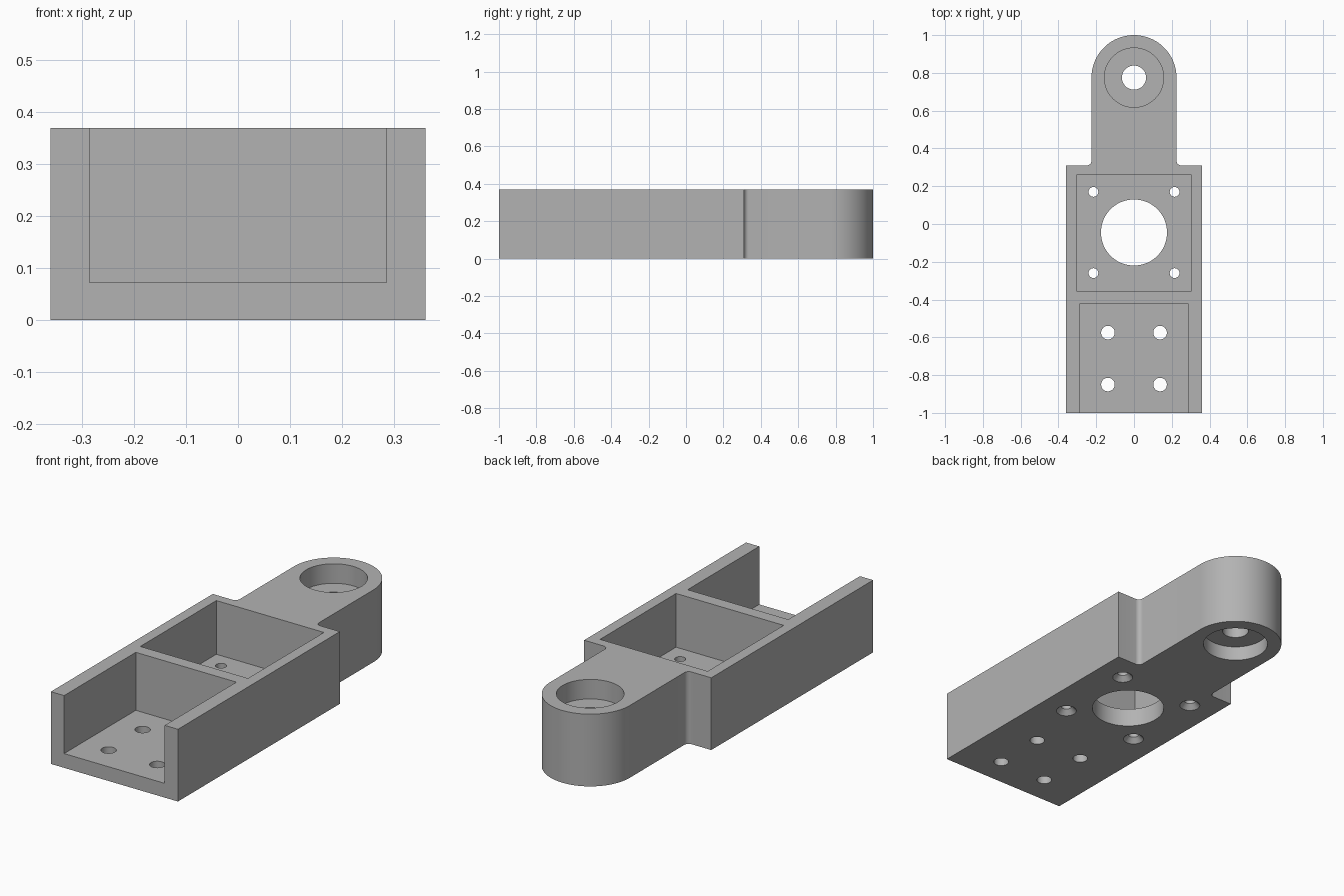
import bpy, bmesh, math

if "Cube" in bpy.data.objects:
    bpy.data.objects.remove(bpy.data.objects["Cube"])

HEIGHT = 0.37
WIDE, ARM = 0.36, 0.225
SHOULDER, EYE_Y, FILLET = 0.31, 0.775, 0.025

grey = bpy.data.materials.new("plain_grey")
grey.use_nodes = True
colour = (0.45, 0.45, 0.45, 1)
grey.diffuse_color = colour
grey.node_tree.nodes["Principled BSDF"].inputs["Base Color"].default_value = colour


def to_object(name, bm):
    bmesh.ops.recalc_face_normals(bm, faces=bm.faces)
    mesh = bpy.data.meshes.new(name)
    bm.to_mesh(mesh)
    bm.free()
    mesh.materials.append(grey)
    obj = bpy.data.objects.new(name, mesh)
    bpy.context.collection.objects.link(obj)
    return obj


def arc(cx, cy, r, start, end, steps):
    angles = [math.radians(start + (end - start) * i / steps) for i in range(steps + 1)]
    return [(cx + r * math.cos(a), cy + r * math.sin(a)) for a in angles]


# Bracket blank: wide body, filleted shoulders, rounded arm
right = [(WIDE, -1), (WIDE, SHOULDER)]
right += arc(ARM + FILLET, SHOULDER + FILLET, FILLET, 270, 180, 8)
right += arc(0, EYE_Y, ARM, 0, 90, 24)
outline = right + [(-x, y) for x, y in reversed(right[:-1])]
bm = bmesh.new()
base = bm.faces.new([bm.verts.new((x, y, 0)) for x, y in outline])
top = bmesh.ops.extrude_face_region(bm, geom=[base])["geom"]
bmesh.ops.translate(bm, vec=(0, 0, HEIGHT),
                    verts=[v for v in top if isinstance(v, bmesh.types.BMVert)])
bracket = to_object("bracket_body", bm)


def cut(cutter):
    cutter.hide_render = True
    mod = bracket.modifiers.new(cutter.name, "BOOLEAN")
    mod.operation = "DIFFERENCE"
    mod.solver = "EXACT"
    mod.object = cutter
    bpy.context.view_layer.objects.active = bracket
    bpy.ops.object.modifier_apply(modifier=mod.name)
    bpy.data.objects.remove(cutter)


def cut_box(x, y0, y1, floor):
    bm = bmesh.new()
    bmesh.ops.create_cube(bm, size=1)
    for v in bm.verts:
        v.co = (2 * x * v.co.x, (y0 + y1) / 2 + (y1 - y0) * v.co.y,
                floor if v.co.z < 0 else 1)
    cut(to_object("pocket_cutter", bm))


def cut_hole(x, y, r, z0=-0.5, z1=0.5, r_top=None, sides=48):
    bm = bmesh.new()
    bmesh.ops.create_cone(bm, cap_ends=True, segments=sides, radius1=r,
                          radius2=r if r_top is None else r_top, depth=z1 - z0)
    bmesh.ops.translate(bm, verts=bm.verts, vec=(x, y, (z0 + z1) / 2))
    cut(to_object("hole_cutter", bm))


def cut_side_hole(y, z, r):
    bm = bmesh.new()
    bmesh.ops.create_cone(bm, cap_ends=True, segments=32, radius1=r, radius2=r, depth=1)
    for v in bm.verts:
        v.co = (v.co.z, y + v.co.x, z + v.co.y)
    cut(to_object("side_hole_cutter", bm))


# Open front tray and closed square pocket
cut_box(0.285, -1.2, -0.42, 0.073)
cut_box(0.305, -0.355, 0.26, 0.095)

# Central opening and countersunk screw holes in the pocket floor
cut_hole(0, -0.045, 0.175, sides=64)
for x in (-0.215, 0.215):
    for y in (-0.26, 0.17):
        cut_hole(x, y, 0.026, sides=32)
        cut_hole(x, y, 0.05, -0.001, 0.025, 0.026, sides=32)

# Tray floor holes and side wall holes
for y in (-0.85, -0.575):
    for x in (-0.138, 0.138):
        cut_hole(x, y, 0.036, sides=32)
for y in (-0.855, -0.58):
    cut_side_hole(y, 0.225, 0.043)

# Bearing seats on both ends of the arm bore
cut_hole(0, EYE_Y, 0.064)
cut_hole(0, EYE_Y, 0.157, HEIGHT - 0.1, 0.5, sides=64)
cut_hole(0, EYE_Y, 0.157, -0.5, 0.075, sides=64)

bpy.ops.object.select_all(action="DESELECT")
bracket.select_set(True)
bpy.context.view_layer.objects.active = bracket
bpy.ops.object.shade_smooth_by_angle(angle=math.radians(30))
